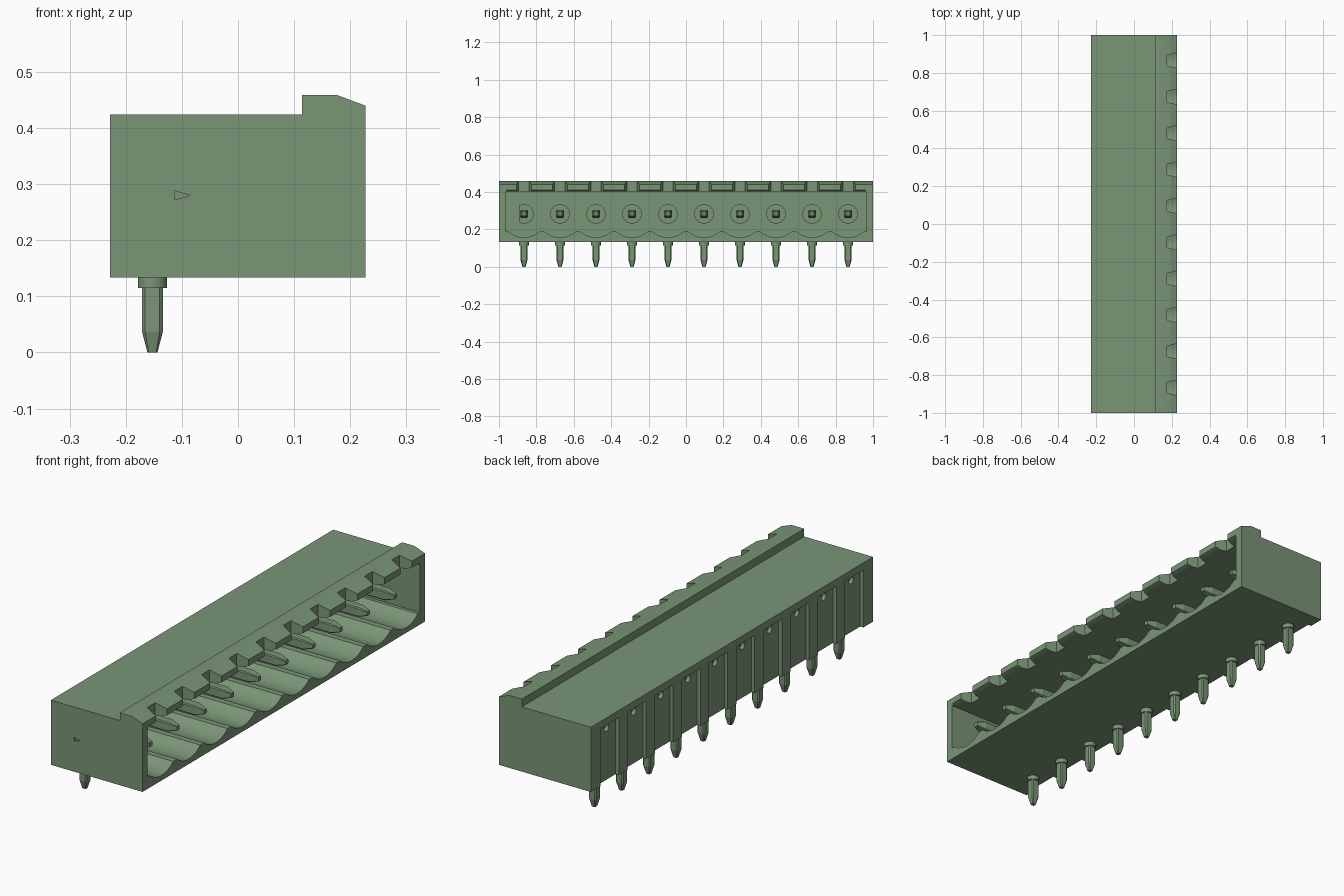
import bpy, bmesh, math
from mathutils import Vector

if "Cube" in bpy.data.objects:
    bpy.data.objects.remove(bpy.data.objects["Cube"], do_unlink=True)

green = bpy.data.materials.new("muted green plastic")
green.use_nodes = True
COLOR = (0.195, 0.300, 0.183, 1)
green.diffuse_color = COLOR
bsdf = green.node_tree.nodes["Principled BSDF"]
bsdf.inputs["Base Color"].default_value = COLOR
bsdf.inputs["Roughness"].default_value = 0.6

PITCH = 0.1925
PINS = [(i - 4.5) * PITCH for i in range(10)]
PIN_Z = 0.283
BACK_WALL = -0.08


def loft(bm, rings):
    """Skin a list of equal-length point rings and cap both ends."""
    vs = [[bm.verts.new(p) for p in ring] for ring in rings]
    n = len(vs[0])
    for a, b in zip(vs, vs[1:]):
        for i in range(n):
            bm.faces.new((a[i], a[(i + 1) % n], b[(i + 1) % n], b[i]))
    bm.faces.new(vs[0])
    bm.faces.new(vs[-1])


def along(axis, pts, a, b):
    """Two rings of a 2D profile placed at a and b along an axis."""
    place = {"x": lambda p, t: (t, p[0], p[1]),
             "y": lambda p, t: (p[0], t, p[1]),
             "z": lambda p, t: (p[0], p[1], t)}[axis]
    return [[place(p, t) for p in pts] for t in (a, b)]


def circle(cx, cy, r, n):
    return [(cx + r * math.cos(2 * math.pi * i / n),
             cy + r * math.sin(2 * math.pi * i / n)) for i in range(n)]


def rect(x0, x1, y0, y1):
    return [(x0, y0), (x1, y0), (x1, y1), (x0, y1)]


def soft_square(cx, cy, h, c):
    """Square of half-width h with corners cut by c."""
    k = h - c
    return [(cx + x, cy + y) for x, y in
            ((h, -k), (h, k), (k, h), (-k, h), (-h, k), (-h, -k), (-k, -h), (k, -h))]


def make(name, solids):
    bm = bmesh.new()
    for rings in solids:
        loft(bm, rings)
    bmesh.ops.recalc_face_normals(bm, faces=bm.faces)
    me = bpy.data.meshes.new(name)
    bm.to_mesh(me)
    bm.free()
    me.materials.append(green)
    ob = bpy.data.objects.new(name, me)
    bpy.context.collection.objects.link(ob)
    return ob


def activate(ob):
    bpy.ops.object.select_all(action="DESELECT")
    ob.select_set(True)
    bpy.context.view_layer.objects.active = ob


def smooth(ob):
    activate(ob)
    bpy.ops.object.shade_smooth_by_angle(angle=math.radians(30))


def cut(ob, name, solids):
    cutter = make(name, solids)
    cutter.hide_render = True
    mod = ob.modifiers.new(name, "BOOLEAN")
    mod.operation = "DIFFERENCE"
    mod.solver = "EXACT"
    mod.object = cutter
    activate(ob)
    bpy.ops.object.modifier_apply(modifier=mod.name)
    bpy.data.objects.remove(cutter, do_unlink=True)


# Housing with raised, chamfered front ridge
profile = [(-0.228, 0.134), (0.227, 0.134), (0.227, 0.44), (0.176, 0.459),
           (0.114, 0.459), (0.114, 0.424), (-0.228, 0.424)]
housing = make("housing", [along("y", profile, -1, 1)])

# Plug cavity with a scalloped floor, one trough per pin
R, FLAT_Z = 0.126, 0.188
half = math.acos((PIN_Z - FLAT_Z) / R)
opening = [(0.965, 0.402), (-0.965, 0.402), (-0.965, FLAT_Z)]
for y in PINS:
    for i in range(13):
        a = half * (i / 6 - 1)
        opening.append((y + R * math.sin(a), PIN_Z - R * math.cos(a)))
opening.append((0.965, FLAT_Z))
cut(housing, "cavity_cutter", [along("x", opening, BACK_WALL, 0.3)])

# Bevel under the ridge lip
cut(housing, "lip_cutter",
    [along("y", [(0.195, 0.398), (0.24, 0.398), (0.24, 0.417)], -0.96, 0.96)])

# Tapered coding notches in the ridge
cut(housing, "notch_cutter",
    [along("z", [(0.176, y - 0.028), (0.25, y - 0.046), (0.25, y + 0.046),
                 (0.176, y + 0.028)], 0.385, 0.5) for y in PINS])

# Rear slots, with a small round hole near the top of each
cut(housing, "slot_cutter",
    [along("x", rect(y - 0.065, y + 0.065, 0.1, 0.392), -0.3, -0.212) for y in PINS])
cut(housing, "hole_cutter",
    [along("x", circle(y, 0.367, 0.017, 16), -0.3, -0.195) for y in PINS])

# Engraved marker triangle on the front end
cut(housing, "marker_cutter",
    [along("y", [(-0.113, 0.272), (-0.085, 0.28), (-0.113, 0.288)], -1.1, -0.994)])
smooth(housing)

# Round bosses around the contacts; the first has one flat side
bosses = []
for k, y in enumerate(PINS):
    pts = circle(y, PIN_Z, 0.052, 32)
    if k == 0:
        pts = [(max(p[0], y - 0.027), p[1]) for p in pts]
    bosses.append(along("x", pts, BACK_WALL - 0.01, BACK_WALL + 0.012))
smooth(make("contact_bosses", bosses))

# Contacts, solder legs and leg collars
for k, y in enumerate(PINS, 1):
    contact = [[(x, p[0], p[1]) for p in soft_square(y, PIN_Z, h, h * 0.2)]
               for x, h in ((BACK_WALL - 0.02, 0.021), (0.135, 0.021), (0.175, 0.01))]
    make(f"contact_{k}", [contact])
    leg = [[(p[0], p[1], z) for p in soft_square(-0.1525, y, h, h * 0.3)]
           for z, h in ((0.15, 0.0185), (0.037, 0.0185), (0, 0.009))]
    make(f"solder_leg_{k}", [leg])
    smooth(make(f"leg_collar_{k}",
                [along("z", circle(-0.1525, y, 0.026, 24), 0.115, 0.14)]))
